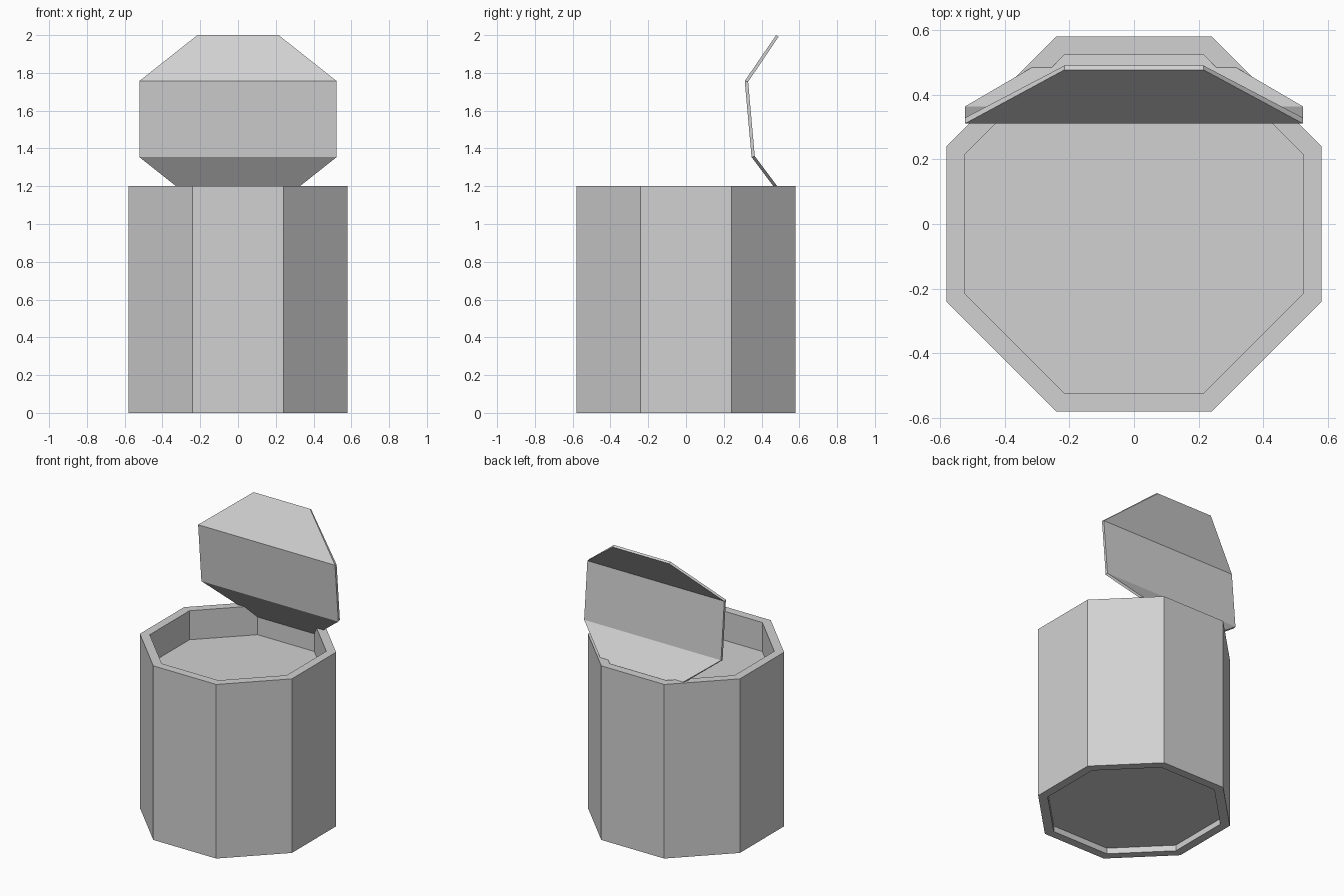
import bpy, bmesh, math

cube = bpy.data.objects.get("Cube")
if cube:
    bpy.data.objects.remove(cube, do_unlink=True)

# Single material
GREY = (0.64, 0.64, 0.64, 1.0)
grey = bpy.data.materials.new("plain grey")
grey.use_nodes = True
grey.diffuse_color = GREY
grey.node_tree.nodes["Principled BSDF"].inputs["Base Color"].default_value = GREY


def loft(name, rings):
    """Skin a closed solid through matching rings of points, capping both ends."""
    bm = bmesh.new()
    loops = [[bm.verts.new(p) for p in ring] for ring in rings]
    for a, b in zip(loops, loops[1:]):
        for i in range(len(a)):
            j = (i + 1) % len(a)
            bm.faces.new((a[i], a[j], b[j], b[i]))
    bm.faces.new(loops[0])
    bm.faces.new(loops[-1])
    bmesh.ops.recalc_face_normals(bm, faces=bm.faces)
    mesh = bpy.data.meshes.new(name)
    bm.to_mesh(mesh)
    bm.free()
    mesh.materials.append(grey)
    obj = bpy.data.objects.new(name, mesh)
    bpy.context.collection.objects.link(obj)
    return obj


def octagon(apothem, z):
    r = apothem / math.cos(math.pi / 8)
    angles = [math.pi / 8 + k * math.pi / 4 for k in range(8)]
    return [(r * math.cos(a), r * math.sin(a), z) for a in angles]


# Octagonal bin: recessed underside, outer wall, rim and sunken inner floor
OUTER, INNER, HEIGHT = 0.58, 0.522, 1.2
profile = [(INNER, 0.04), (INNER, 0), (OUTER, 0),
           (OUTER, HEIGHT), (INNER, HEIGHT), (INNER, 1.0)]
loft("bin_body", [octagon(a, z) for a, z in profile])

# Open lid: octagonal sheet creased twice; half width, front (y, z), back (y, z)
sections = [
    (0.215, (0.477, 2.0), (0.490, 1.991)),
    (0.522, (0.311, 1.757), (0.329, 1.753)),
    (0.522, (0.347, 1.354), (0.364, 1.359)),
    (0.215, (0.530, 1.111), (0.543, 1.121)),
]
loft("lid", [[(-w, *front), (w, *front), (w, *back), (-w, *back)]
             for w, front, back in sections])
